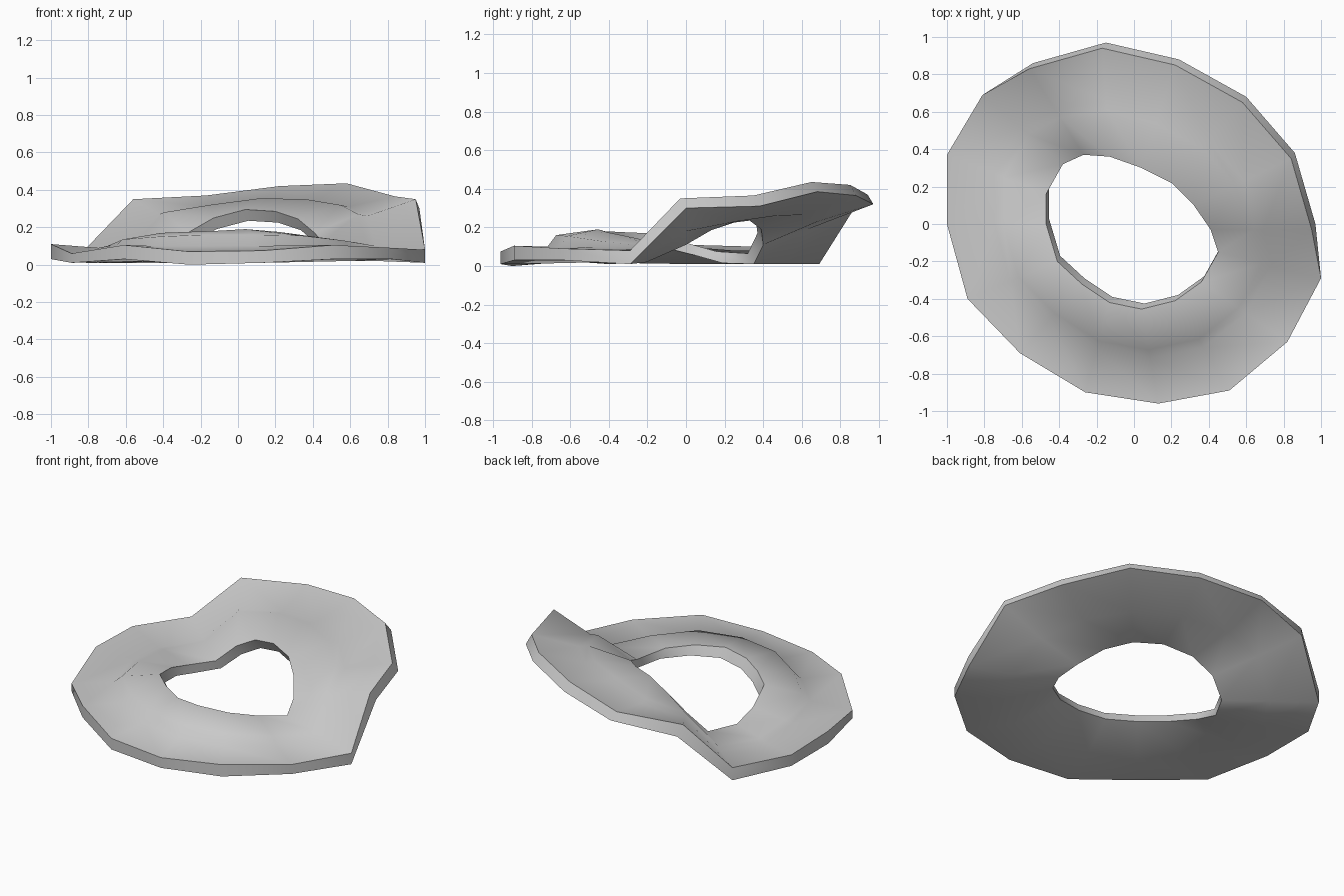
import bpy, bmesh
from mathutils import Vector

if "Cube" in bpy.data.objects:
    bpy.data.objects.remove(bpy.data.objects["Cube"])

# Rim outline at 16 stations: x, y, top height, bottom height
OUTER = [(-.15, .97, .37, .32), (.24, .88, .42, .365), (.60, .68, .435, .385), (.86, .38, .365, .31),
         (.97, 0, .35, .30), (1.0, -.29, .08, .01), (.82, -.63, .09, .03), (.51, -.89, .105, .03),
         (.13, -.96, .075, .01), (-.26, -.90, .07, 0), (-.61, -.69, .105, .03), (-.89, -.40, .06, .01),
         (-1.0, 0, .11, .03), (-1.0, .37, .10, .03), (-.81, .69, .09, .01), (-.54, .86, .35, .28)]
# Hole outline: x, y, top height
INNER = [(-.13, .36, .25), (.04, .30, .295), (.20, .22, .285), (.32, .10, .245),
         (.41, -.03, .17), (.45, -.15, .12), (.36, -.31, .155), (.22, -.41, .175),
         (.04, -.455, .19), (-.13, -.42, .18), (-.28, -.32, .175), (-.41, -.20, .17),
         (-.47, 0, .12), (-.47, .16, .075), (-.38, .32, .065), (-.27, .37, .17)]
# Crest height along the middle of the band, and the drop just outside it
CREST = [.32, .355, .35, .32, .27, .11, .13, .155, .16, .16, .15, .135, .10, .08, .08, .28]
DROP = [.01, .01, .01, .01, .01, .01, .03, .06, .06, .06, .05, .04, .01, .01, .01, .01]

bm = bmesh.new()
sections = []
for (ox, oy, ot, ob), (ix, iy, it), crest, drop in zip(OUTER, INNER, CREST, DROP):
    lean = Vector((.02, .03, 0)) if ot > .2 else Vector((0, 0, 0))
    outer_low = Vector((ox, oy, ob))
    outer_top = Vector((ox, oy, ot)) - lean
    inner_top = Vector((ix, iy, it))
    inner_low = Vector((ix + .015, iy + .03, max(it - .06, .01)))
    crest_top = inner_top.lerp(outer_top, .43)
    crest_top.z = crest
    foot_top = inner_top.lerp(outer_top, .52)
    foot_top.z = crest - drop
    mid_low = inner_low.lerp(outer_low, .5)
    mid_low.z = max(crest - drop - .08, .01)
    sections.append([bm.verts.new(p) for p in
                     (outer_low, outer_top, foot_top, crest_top, inner_top, inner_low, mid_low)])

# Skin the closed cross-sections into a ring
for k, a in enumerate(sections):
    b = sections[(k + 1) % len(sections)]
    for j in range(len(a)):
        n = (j + 1) % len(a)
        bm.faces.new((a[j], a[n], b[n], b[j]))
bmesh.ops.recalc_face_normals(bm, faces=bm.faces)

mesh = bpy.data.meshes.new("warped_ring")
bm.to_mesh(mesh)
bm.free()
ring = bpy.data.objects.new("warped_ring", mesh)
bpy.context.collection.objects.link(ring)
bpy.context.view_layer.objects.active = ring
ring.select_set(True)
bpy.ops.object.shade_smooth_by_angle(angle=0.95)
